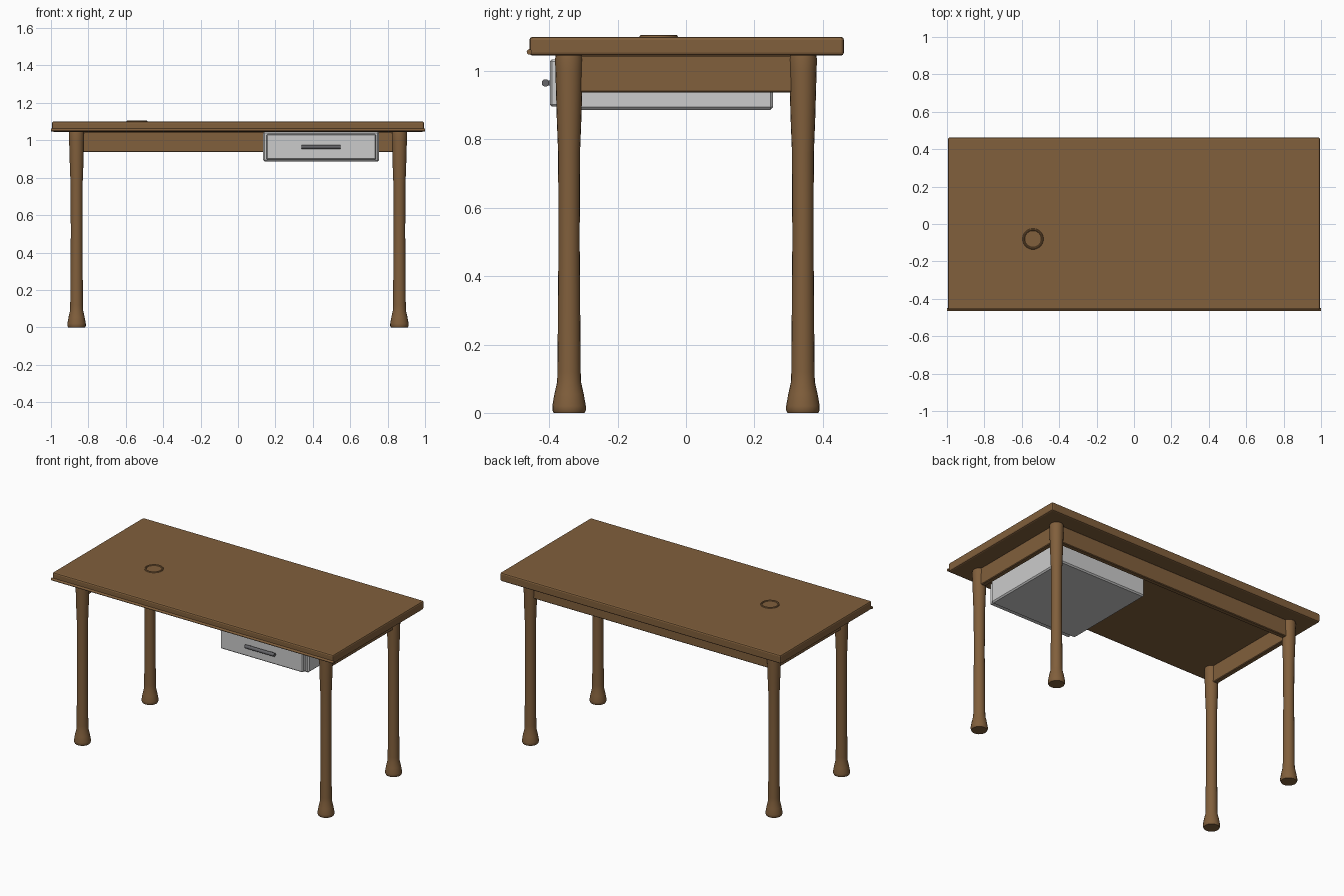
import bpy, math

if "Cube" in bpy.data.objects:
    bpy.data.objects.remove(bpy.data.objects["Cube"])


def material(name, color):
    m = bpy.data.materials.new(name)
    m.diffuse_color = (*color, 1)
    m.use_nodes = True
    m.node_tree.nodes["Principled BSDF"].inputs["Base Color"].default_value = m.diffuse_color
    return m


WOOD = material("wood", (0.22, 0.115, 0.045))
METAL = material("dark_metal", (0.13, 0.13, 0.14))


def finish(ob, name, mat):
    ob.name = name
    if mat:
        ob.data.materials.append(mat)
    return ob


def box(name, lo, hi, bevel=0.0, mat=None, segments=1):
    """Axis-aligned bevelled box between two corners."""
    bpy.ops.mesh.primitive_cube_add(
        size=1, location=[(a + b) / 2 for a, b in zip(lo, hi)])
    ob = finish(bpy.context.object, name, mat)
    ob.scale = [b - a for a, b in zip(lo, hi)]
    bpy.ops.object.transform_apply(location=False, rotation=False, scale=True)
    if bevel:
        mod = ob.modifiers.new("bevel", 'BEVEL')
        mod.width = bevel
        mod.segments = segments
    return ob


def rod(name, x0, x1, y, z, r, mat):
    """Round bar along x."""
    bpy.ops.mesh.primitive_cylinder_add(
        vertices=16, radius=r, depth=x1 - x0, location=((x0 + x1) / 2, y, z),
        rotation=(0, math.pi / 2, 0))
    bpy.ops.object.shade_smooth_by_angle()
    return finish(bpy.context.object, name, mat)


def lathe(name, profile, x, y, mat, n=20):
    """Turned solid from (radius, height) points."""
    verts, faces = [], []
    for r, z in profile:
        for i in range(n):
            a = 2 * math.pi * i / n
            verts.append((r * math.cos(a), r * math.sin(a), z))
    for k in range(len(profile) - 1):
        for i in range(n):
            j = (i + 1) % n
            faces.append((k * n + i, k * n + j, (k + 1) * n + j, (k + 1) * n + i))
    faces.append(tuple(reversed(range(n))))
    faces.append(tuple(range(len(verts) - n, len(verts))))
    me = bpy.data.meshes.new(name)
    me.from_pydata(verts, [], faces)
    ob = bpy.data.objects.new(name, me)
    ob.location = (x, y, 0)
    bpy.context.collection.objects.link(ob)
    bpy.ops.object.select_all(action='DESELECT')
    bpy.context.view_layer.objects.active = ob
    ob.select_set(True)
    bpy.ops.object.shade_smooth_by_angle()
    return finish(ob, name, mat)


# Tabletop with a rounded front lip
box("tabletop", (-0.995, -0.458, 1.045), (0.995, 0.462, 1.10), 0.009, WOOD, 2)
rod("front_lip", -1.0, 1.0, -0.458, 1.056, 0.008, WOOD)

# Raised ring on the top
bpy.ops.mesh.primitive_torus_add(
    major_segments=32, minor_segments=8, major_radius=0.05, minor_radius=0.006,
    location=(-0.54, -0.08, 1.10))
bpy.ops.object.shade_smooth_by_angle()
finish(bpy.context.object, "cable_ring", WOOD)

# Turned legs
LX, LY = 0.863, 0.342
leg_profile = [(0.045, 0), (0.049, 0.008), (0.049, 0.02), (0.043, 0.055),
               (0.035, 0.09), (0.034, 0.12), (0.031, 0.5), (0.032, 0.76),
               (0.036, 0.86), (0.040, 1.0), (0.041, 1.035), (0.039, 1.047)]
for sx, xs in ((-1, "left"), (1, "right")):
    for sy, ys in ((-1, "front"), (1, "back")):
        lathe(f"{ys}_{xs}_leg", leg_profile, sx * LX, sy * LY, WOOD)

# Aprons at the back and both sides, open at the front
T = 0.016
box("back_apron", (-LX, LY - T, 0.937), (LX, LY + T, 1.047), 0.004, WOOD)
for sx, xs in ((-1, "left"), (1, "right")):
    box(f"{xs}_apron", (sx * LX - T, -LY, 0.937), (sx * LX + T, LY, 1.047), 0.004, WOOD)

# Drawer case, front panel and handle
box("drawer_case", (0.135, -0.365, 0.886), (0.755, 0.255, 1.046), 0.008)
box("drawer_front", (0.153, -0.398, 0.896), (0.738, -0.355, 1.034), 0.006)
rod("drawer_handle", 0.34, 0.548, -0.411, 0.965, 0.011, METAL)
for x in (0.37, 0.518):
    box("handle_post", (x - 0.008, -0.411, 0.958), (x + 0.008, -0.39, 0.972), 0, METAL)
